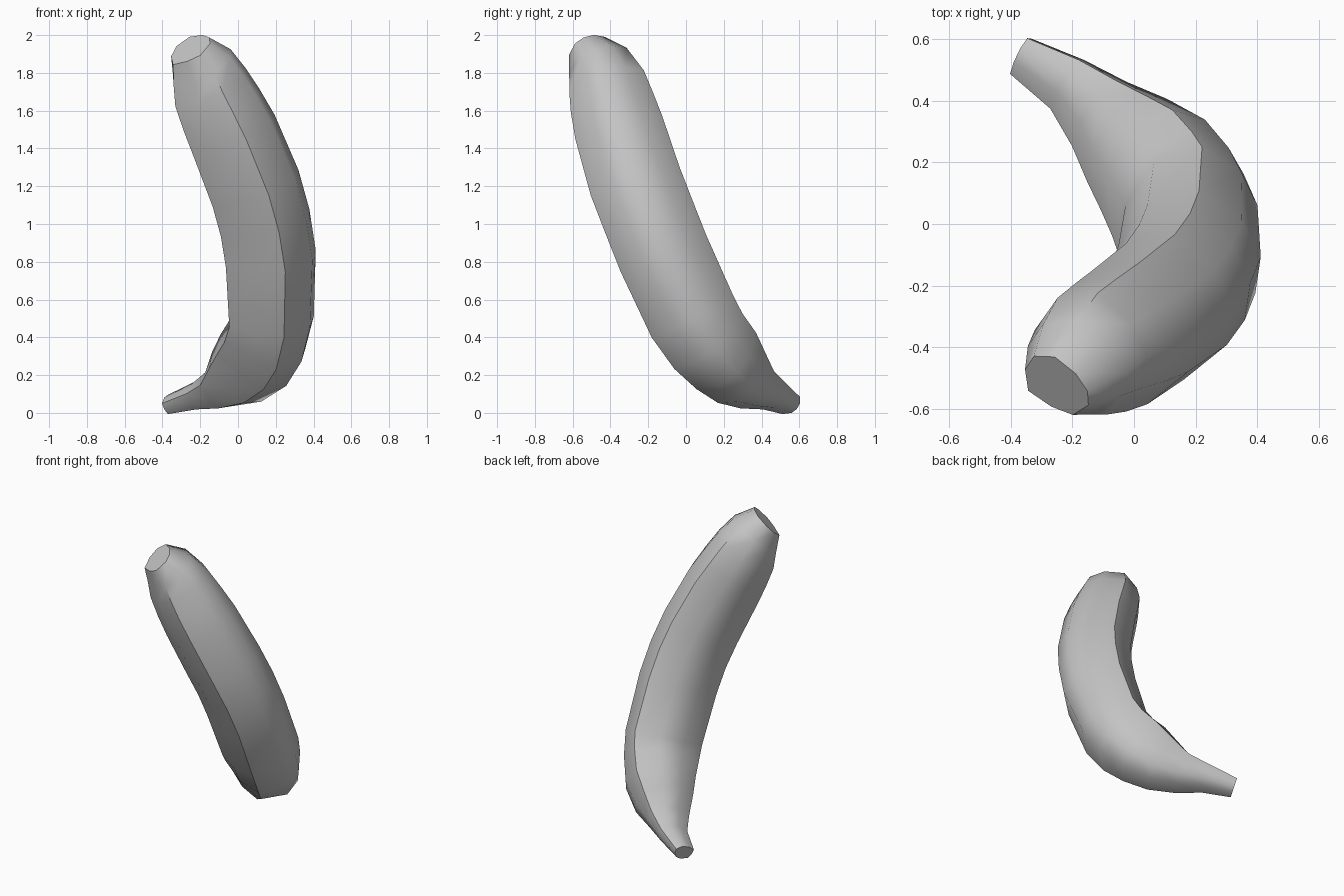
import bpy
import math
from mathutils import Vector

cube = bpy.data.objects.get("Cube")
if cube:
    bpy.data.objects.remove(cube, do_unlink=True)

# Skin material
skin = bpy.data.materials.new("plain_grey")
skin.use_nodes = True
grey = (0.55, 0.55, 0.55, 1)
skin.diffuse_color = grey
skin.node_tree.nodes["Principled BSDF"].inputs["Base Color"].default_value = grey

# Uneven cross-section: (along the bend, across it), broad front and chamfered back
profile = [(1, 0.05), (0.68, 0.78), (0.05, 0.97), (-0.69, 0.92), (-0.96, 0.2),
           (-0.85, -0.5), (-0.3, -0.96), (0.4, -0.82), (0.85, -0.45)]
SIDES = len(profile)

# Spine from blossom tip to stem: centre, radius in the bend, radius across it
spine = [
    ((-0.25, -0.52, 1.93), 0.125, 0.105),
    ((-0.19, -0.46, 1.85), 0.18, 0.165),
    ((-0.14, -0.415, 1.74), 0.21, 0.205),
    ((-0.08, -0.385, 1.62), 0.225, 0.225),
    ((-0.015, -0.35, 1.49), 0.235, 0.24),
    ((0.10, -0.265, 1.21), 0.24, 0.25),
    ((0.15, -0.195, 1.03), 0.24, 0.25),
    ((0.18, -0.12, 0.84), 0.24, 0.25),
    ((0.185, 0.03, 0.51), 0.22, 0.25),
    ((0.15, 0.11, 0.39), 0.225, 0.235),
    ((0.09, 0.20, 0.295), 0.225, 0.215),
    ((0.0, 0.28, 0.205), 0.19, 0.18),
    ((-0.10, 0.365, 0.135), 0.115, 0.14),
    ((-0.21, 0.46, 0.095), 0.075, 0.10),
    ((-0.365, 0.55, 0.045), 0.05, 0.07),
]
centres = [Vector(s[0]) for s in spine]
bend_axis = Vector((-0.43, -0.88, -0.43))

# Rings of the body, square to the spine
verts = []
for i, (_, bend_r, cross_r) in enumerate(spine):
    tangent = (centres[min(i + 1, len(spine) - 1)] - centres[max(i - 1, 0)]).normalized()
    across = (bend_axis - tangent * bend_axis.dot(tangent)).normalized()
    outward = across.cross(tangent)
    for u, v in profile:
        verts.append(centres[i] + outward * (u * bend_r) + across * (v * cross_r))

# Skin between rings, closed at both ends
faces = []
for i in range(len(spine) - 1):
    for k in range(SIDES):
        a, b = i * SIDES + k, i * SIDES + (k + 1) % SIDES
        faces.append((a, b, b + SIDES, a + SIDES))
last = (len(spine) - 1) * SIDES
faces.append(tuple(reversed(range(SIDES))))
faces.append(tuple(range(last, last + SIDES)))

mesh = bpy.data.meshes.new("curved_fruit")
mesh.from_pydata(verts, [], faces)
mesh.materials.append(skin)
fruit = bpy.data.objects.new("curved_fruit", mesh)
bpy.context.collection.objects.link(fruit)

# Consistent outward normals and soft facets
bpy.context.view_layer.objects.active = fruit
fruit.select_set(True)
bpy.ops.object.mode_set(mode="EDIT")
bpy.ops.mesh.select_all(action="SELECT")
bpy.ops.mesh.normals_make_consistent(inside=False)
bpy.ops.object.mode_set(mode="OBJECT")
bpy.ops.object.shade_smooth_by_angle(angle=math.radians(45))
